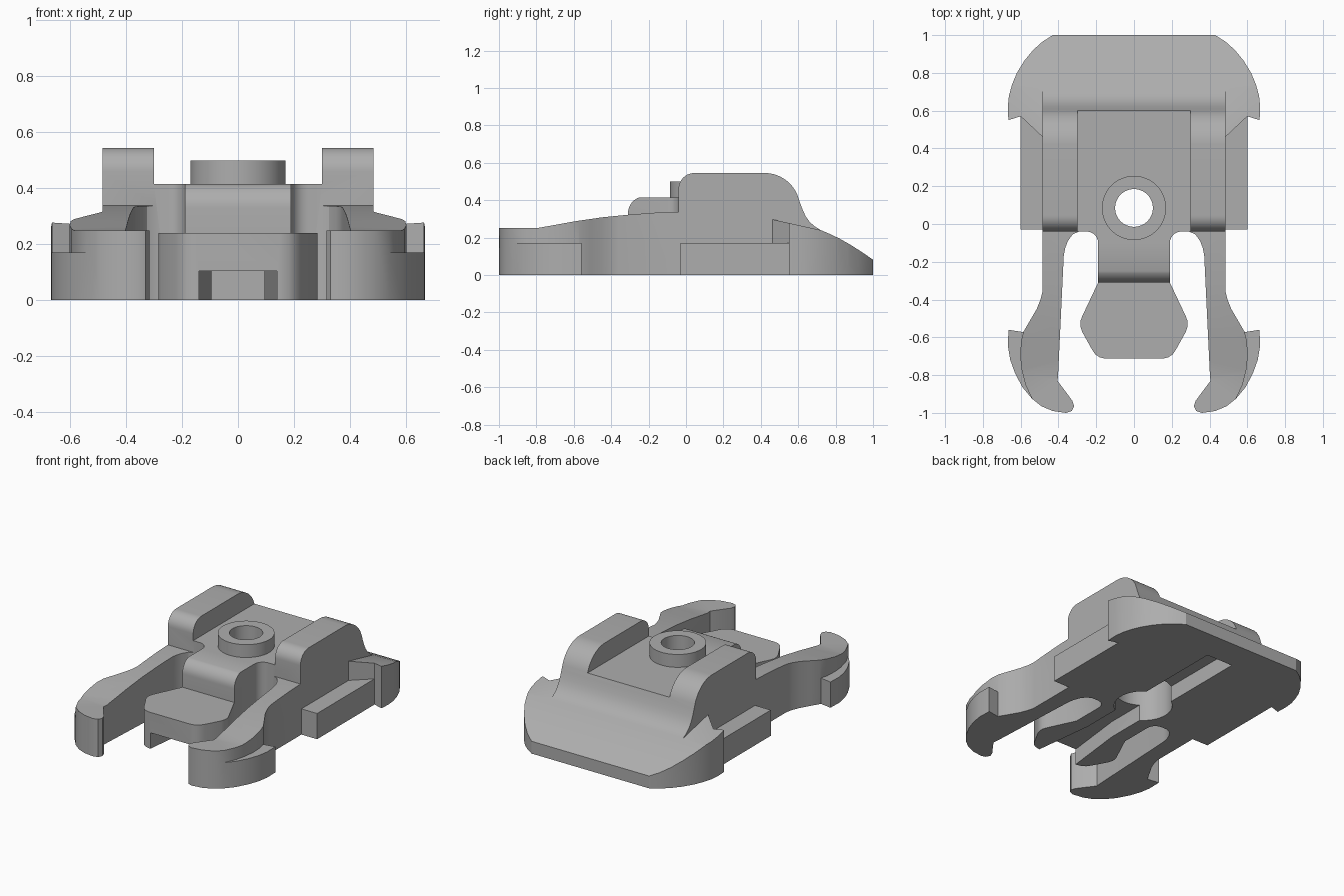
import bpy, bmesh, math

if "Cube" in bpy.data.objects:
    bpy.data.objects.remove(bpy.data.objects["Cube"])


def arc(cx, cy, r, a0, a1, n=10):
    """Points on a circular arc, angles in degrees."""
    angles = [math.radians(a0 + (a1 - a0) * i / n) for i in range(n + 1)]
    return [(cx + r * math.cos(a), cy + r * math.sin(a)) for a in angles]


def both(half):
    """Close a right-hand half outline by mirroring it across x = 0."""
    return half + [(-x, y) for x, y in reversed(half)]


def prism(name, outline, lo, hi, axis='Z'):
    """Extrude an outline: (x, y) along Z, or (y, z) along X."""
    bm = bmesh.new()
    place = (lambda p: (p[0], p[1], lo)) if axis == 'Z' else (lambda p: (lo, p[0], p[1]))
    face = bm.faces.new([bm.verts.new(place(p)) for p in outline])
    new = bmesh.ops.extrude_face_region(bm, geom=[face])['geom']
    step = (0, 0, hi - lo) if axis == 'Z' else (hi - lo, 0, 0)
    bmesh.ops.translate(bm, vec=step, verts=[v for v in new if isinstance(v, bmesh.types.BMVert)])
    bmesh.ops.recalc_face_normals(bm, faces=bm.faces)
    mesh = bpy.data.meshes.new(name)
    bm.to_mesh(mesh)
    bm.free()
    obj = bpy.data.objects.new(name, mesh)
    bpy.context.collection.objects.link(obj)
    return obj


def combine(target, tool, operation):
    """Apply a boolean and discard the tool object."""
    mod = target.modifiers.new("join", 'BOOLEAN')
    mod.operation, mod.solver, mod.object = operation, 'EXACT', tool
    bpy.context.view_layer.update()
    graph = bpy.context.evaluated_depsgraph_get()
    mesh = bpy.data.meshes.new_from_object(target.evaluated_get(graph))
    target.modifiers.clear()
    target.data = mesh
    bpy.data.objects.remove(tool)
    return target


def disc(name, r, lo, hi):
    return prism(name, arc(0, 0.085, r, 0, 352.5, 47), lo, hi)


def box(name, x, y0, y1, lo, hi):
    return prism(name, both([(x, y0), (x, y1)]), lo, hi)


# Main housing with rounded rails and a sloping back
housing_side = ([(-0.04, 0)] + arc(0.045, 0.46, 0.085, 180, 90)
                + arc(0.42, 0.355, 0.19, 90, 20, 14)
                + [(0.61, 0.385), (0.625, 0.345), (0.64, 0.314), (0.66, 0.285),
                   (0.685, 0.262), (0.72, 0.24), (0.74, 0.21), (0.74, 0)])
clip = prism("clip_housing", housing_side, -0.485, 0.485, 'X')

# Back flange: plan outline trimmed by its curved top
flange_plan = both([(0.43, 0.41), (0.60, 0.57), (0.665, 0.55), (0.668, 0.62),
                    (0.662, 0.68), (0.645, 0.74), (0.62, 0.80), (0.58, 0.865),
                    (0.535, 0.92), (0.485, 0.965), (0.43, 1.0)])
flange_top = [(0.3, -0.1), (0.3, 0.333), (0.72, 0.24), (0.77, 0.219), (0.82, 0.195),
              (0.88, 0.161), (0.94, 0.123), (1.06, 0.04), (1.06, -0.1)]
flange = prism("back_flange", flange_plan, 0, 0.6)
combine(flange, prism("flange_trim", flange_top, -0.8, 0.8, 'X'), 'INTERSECT')
combine(clip, flange, 'UNION')

# Low side ledges
combine(clip, box("side_ledges", 0.60, -0.03, 0.585, 0, 0.17), 'UNION')

# Spring arms with hooked ends and a lower outer lip
arm_plan = [(0.45, 0.05), (0.485, -0.02), (0.485, -0.36), (0.495, -0.40), (0.515, -0.45),
            (0.55, -0.51), (0.585, -0.57), (0.598, -0.62), (0.602, -0.70), (0.595, -0.77),
            (0.575, -0.85), (0.54, -0.925), (0.49, -0.965), (0.43, -0.99), (0.36, -1.0),
            (0.33, -0.99), (0.317, -0.965), (0.327, -0.935), (0.405, -0.83), (0.402, -0.80),
            (0.372, -0.17), (0.365, -0.13), (0.35, -0.09), (0.325, -0.055), (0.28, -0.035),
            (0.28, 0.05)]
lip_plan = [(0.52, -0.60), (0.582, -0.573), (0.665, -0.56), (0.667, -0.65), (0.655, -0.72),
            (0.63, -0.79), (0.59, -0.865), (0.54, -0.925), (0.47, -0.90)]
arm_top = [(-1.1, -0.1), (-1.1, 0.25), (-0.8, 0.25), (-0.72, 0.264), (-0.6, 0.286),
           (-0.45, 0.308), (-0.3, 0.323), (-0.15, 0.334), (0.1, 0.343), (0.1, -0.1)]
for side in (1, -1):
    arm = prism("spring_arm", [(side * x, y) for x, y in arm_plan], 0, 0.6)
    combine(arm, prism("arm_trim", arm_top, -0.8, 0.8, 'X'), 'INTERSECT')
    combine(arm, prism("arm_lip", [(side * x, y) for x, y in lip_plan], 0, 0.17), 'UNION')
    combine(clip, arm, 'UNION')

# Centre tongue with a rounded front, filleted root and thumb paddle
tongue_side = [(0.02, 0), (-0.31, 0)] + arc(-0.22, 0.33, 0.09, 180, 90) + [(0.02, 0.42)]
combine(clip, prism("tongue", tongue_side, -0.19, 0.19, 'X'), 'UNION')
root_plan = both([(0.26, 0.01)] + arc(0.25, -0.10, 0.06, 90, 180, 6) + [(0.17, -0.13)])
combine(clip, prism("tongue_root", root_plan, 0, 0.42), 'UNION')
paddle_plan = both([(0.17, -0.2), (0.19, -0.31), (0.275, -0.49), (0.284, -0.515),
                    (0.284, -0.54), (0.275, -0.57), (0.222, -0.665), (0.205, -0.69),
                    (0.182, -0.706), (0.15, -0.713)])
combine(clip, prism("paddle", paddle_plan, 0, 0.24), 'UNION')

# Pocket between the rails, then the raised collar
combine(clip, box("pocket", 0.30, -0.6, 0.8, 0.415, 0.8), 'DIFFERENCE')
combine(clip, disc("collar", 0.17, 0.39, 0.50), 'UNION')

# Underside groove, counterbore and through hole
groove_plan = both([(0.14, -0.8), (0.14, -0.70), (0.095, -0.32), (0.095, 0.80)])
combine(clip, prism("groove", groove_plan, -0.1, 0.105), 'DIFFERENCE')
combine(clip, disc("counterbore", 0.175, -0.1, 0.30), 'DIFFERENCE')
combine(clip, disc("through_hole", 0.10, -0.2, 0.8), 'DIFFERENCE')

# Single grey finish and smooth curves with sharp edges
grey = bpy.data.materials.new("plain_grey")
grey.diffuse_color = (0.42, 0.42, 0.42, 1)
grey.use_nodes = True
grey.node_tree.nodes["Principled BSDF"].inputs["Base Color"].default_value = grey.diffuse_color
clip.data.materials.clear()
clip.data.materials.append(grey)
bpy.ops.object.select_all(action='DESELECT')
clip.select_set(True)
bpy.context.view_layer.objects.active = clip
bpy.ops.object.shade_smooth_by_angle(angle=math.radians(30))
